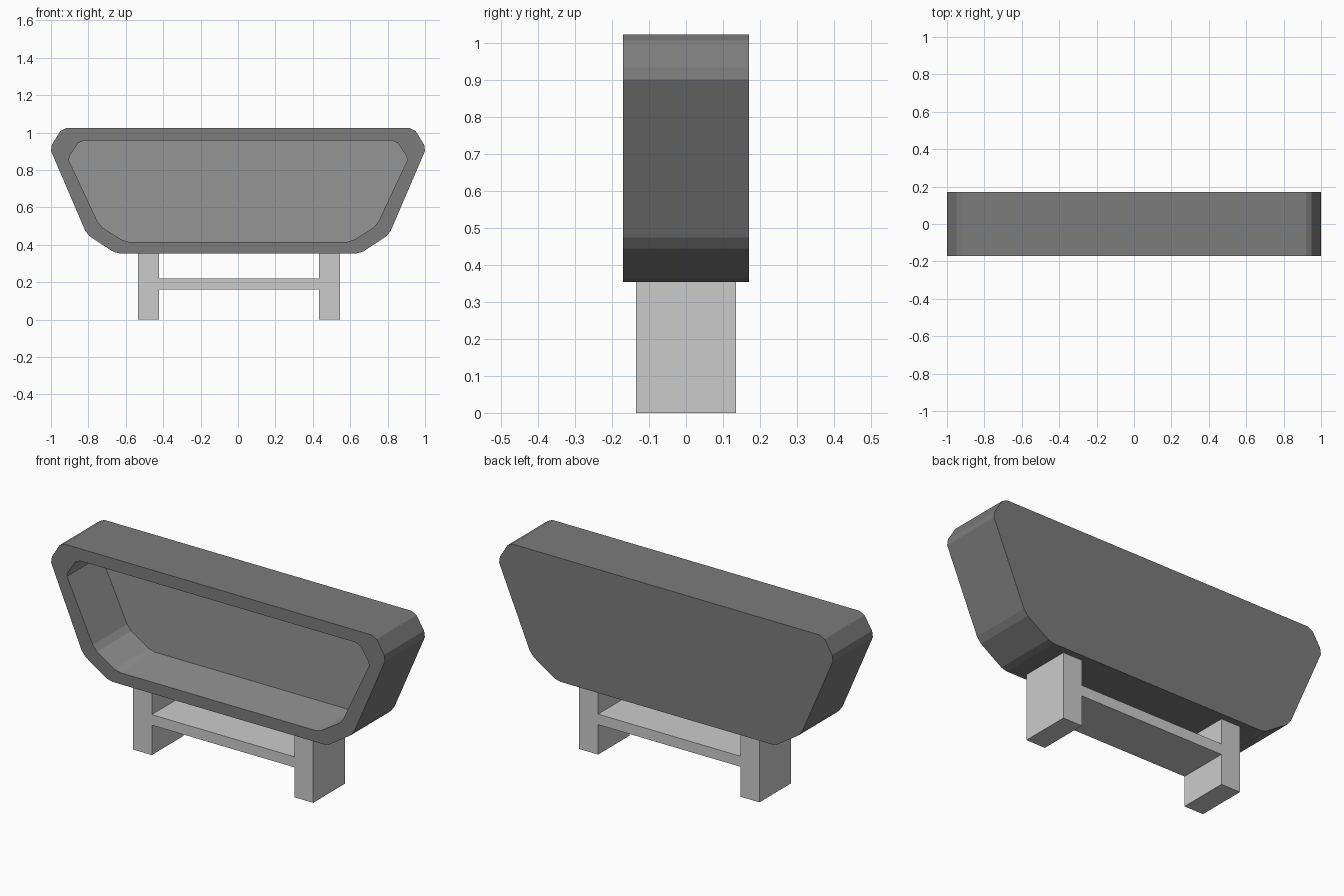
import bpy, bmesh

if "Cube" in bpy.data.objects:
    bpy.data.objects.remove(bpy.data.objects["Cube"])

FRONT, BACK, RECESS = -0.171, 0.171, 0.122

# right half of the cabinet outline and of the recess outline, top to bottom (x, z)
OUTER = [(0.92, 1.023), (0.95, 1.008), (0.995, 0.935), (1.0, 0.902),
         (0.817, 0.475), (0.793, 0.445), (0.668, 0.363), (0.635, 0.354)]
INNER = [(0.825, 0.957), (0.855, 0.943), (0.9, 0.875), (0.905, 0.852),
         (0.75, 0.522), (0.725, 0.492), (0.62, 0.426), (0.585, 0.416)]


def material(name, value):
    mat = bpy.data.materials.new(name)
    mat.diffuse_color = (value, value, value, 1)
    mat.use_nodes = True
    mat.node_tree.nodes["Principled BSDF"].inputs["Base Color"].default_value = mat.diffuse_color
    return mat


def add_object(name, bm):
    bmesh.ops.recalc_face_normals(bm, faces=bm.faces)
    mesh = bpy.data.meshes.new(name)
    bm.to_mesh(mesh)
    bm.free()
    obj = bpy.data.objects.new(name, mesh)
    bpy.context.collection.objects.link(obj)
    return obj


def ring(bm, half, y):
    pts = half + [(-x, z) for x, z in reversed(half)]
    return [bm.verts.new((x, y, z)) for x, z in pts]


def bridge(bm, a, b, mat=0):
    n = len(a)
    for i in range(n):
        j = (i + 1) % n
        bm.faces.new((a[i], a[j], b[j], b[i])).material_index = mat


def box(name, x0, x1, y0, y1, z0, z1):
    bm = bmesh.new()
    bmesh.ops.create_cube(bm, size=1)
    for v in bm.verts:
        v.co = ((x0 + x1) / 2 + v.co.x * (x1 - x0),
                (y0 + y1) / 2 + v.co.y * (y1 - y0),
                (z0 + z1) / 2 + v.co.z * (z1 - z0))
    return add_object(name, bm)


# cabinet: closed back, outer shell, front rim, and open recess
bm = bmesh.new()
back = ring(bm, OUTER, BACK)
front = ring(bm, OUTER, FRONT)
lip = ring(bm, INNER, FRONT)
floor = ring(bm, INNER, RECESS)
bm.faces.new(back)
bridge(bm, back, front)
bridge(bm, front, lip)
bridge(bm, lip, floor, 1)
bm.faces.new(floor).material_index = 1
cabinet = add_object("cabinet", bm)
cabinet.data.materials.append(material("dark_grey", 0.2))
cabinet.data.materials.append(material("mid_grey", 0.3))

# stand: two slab legs joined by a crossbar shelf
box("left_leg", -0.535, -0.422, -0.135, 0.135, 0, 0.36)
box("right_leg", 0.432, 0.545, -0.135, 0.135, 0, 0.36)
box("crossbar", -0.422, 0.432, -0.135, 0.135, 0.162, 0.219)
